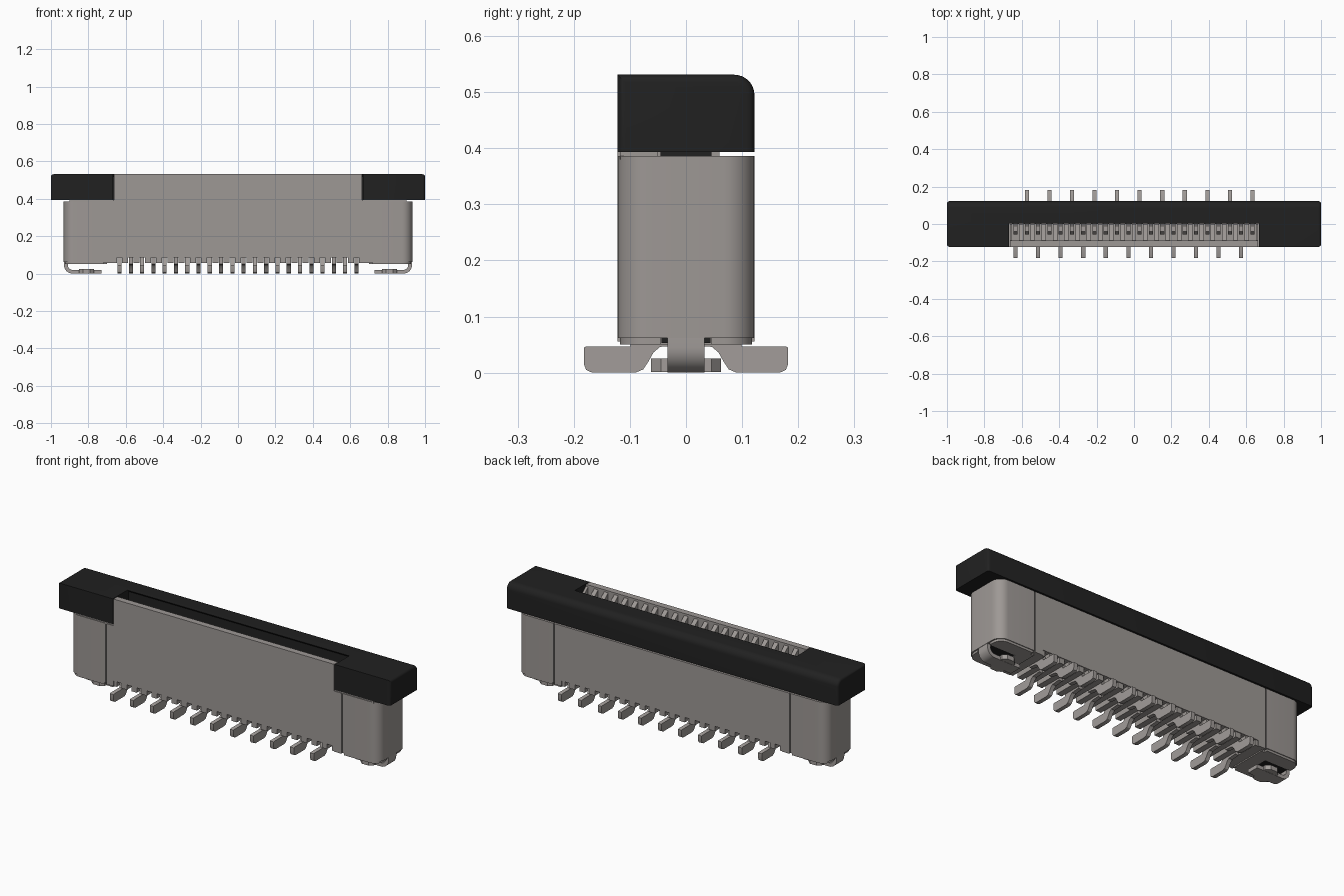
import bpy, bmesh, math

if "Cube" in bpy.data.objects:
    bpy.data.objects.remove(bpy.data.objects["Cube"])


def material(name, rgb):
    m = bpy.data.materials.new(name)
    m.use_nodes = True
    m.diffuse_color = (*rgb, 1)
    m.node_tree.nodes["Principled BSDF"].inputs["Base Color"].default_value = (*rgb, 1)
    return m


GREY = material("warm grey plastic", (0.34, 0.315, 0.30))
METAL = material("warm grey metal", (0.36, 0.335, 0.32))
BLACK = material("black plastic", (0.015, 0.015, 0.015))


def finish(name, bm, mat):
    bmesh.ops.recalc_face_normals(bm, faces=bm.faces)
    me = bpy.data.meshes.new(name)
    bm.to_mesh(me)
    bm.free()
    me.materials.append(mat)
    ob = bpy.data.objects.new(name, me)
    bpy.context.collection.objects.link(ob)
    bpy.ops.object.select_all(action="DESELECT")
    bpy.context.view_layer.objects.active = ob
    ob.select_set(True)
    bpy.ops.object.shade_smooth_by_angle(angle=math.radians(30))
    return ob


def add_prism(bm, pts, axis, lo, hi):
    """Extrude an outline along x (y,z points), y (x,z points) or z (x,y points)."""
    place = {"x": lambda p, t: (t, p[0], p[1]),
             "y": lambda p, t: (p[0], t, p[1]),
             "z": lambda p, t: (p[0], p[1], t)}[axis]
    a = [bm.verts.new(place(p, lo)) for p in pts]
    b = [bm.verts.new(place(p, hi)) for p in pts]
    bm.faces.new(a)
    bm.faces.new(b)
    for i in range(len(pts)):
        j = (i + 1) % len(pts)
        bm.faces.new((a[i], a[j], b[j], b[i]))


def rect(x0, x1, y0, y1, r=(0, 0, 0, 0)):
    """Rectangle with its own radius per corner, counter-clockwise from low-low."""
    pts = []
    corners = [(x0, y0, 1, 1), (x1, y0, -1, 1), (x1, y1, -1, -1), (x0, y1, 1, -1)]
    for k, (x, y, sx, sy) in enumerate(corners):
        if not r[k]:
            pts.append((x, y))
            continue
        for s in range(9):
            t = math.pi * (1 + k / 2) + math.pi / 2 * s / 8
            pts.append((x + r[k] * (sx + math.cos(t)), y + r[k] * (sy + math.sin(t))))
    return pts


def prisms(name, mat, parts):
    bm = bmesh.new()
    for part in parts:
        add_prism(bm, *part)
    return finish(name, bm, mat)


def mirrored(pts):
    return [(-x, y) for x, y in pts]


COUNT, PITCH = 22, 0.0603
pin_x = [(i - (COUNT - 1) / 2) * PITCH for i in range(COUNT)]
rib_x = [(i - COUNT / 2) * PITCH for i in range(COUNT + 1)]
D = 0.122      # half depth of the housing
SLOT = 0.668   # half length of the cable slot

# Central housing: tall front wall, lower back wall and a floor between them
prisms("housing_body", GREY, [
    ("x" and rect(-D, -0.088, 0.085, 0.531), "x", -0.664, 0.664),
    (rect(0.0, D, 0.085, 0.386), "x", -0.664, 0.664),
    (rect(-0.09, 0.002, 0.085, 0.3), "x", -0.664, 0.664),
    (rect(0.0, 0.06, 0.38, 0.394), "x", -0.66, 0.66),
])
for side, s in (("left", 1), ("right", -1)):
    flip = (lambda p: p) if s > 0 else mirrored
    # Body shoulder, recessed seam and rounded end
    prisms(side + "_housing_shoulder", GREY,
           [(flip(rect(0.664, 0.708, -D, D)), "z", 0.056, 0.386)])
    prisms(side + "_housing_seam", GREY,
           [(flip(rect(0.70, 0.72, -0.116, 0.116)), "z", 0.06, 0.384)])
    prisms(side + "_housing_end", GREY,
           [(flip(rect(0.714, 0.932, -D, D, (0, 0.055, 0.055, 0))), "z", 0.062, 0.386)])
    # Raised lip under the end, split around the latch recess
    prisms(side + "_bottom_lip", GREY, [
        (flip(rect(0.72, 0.925, -0.118, -0.045, (0, 0.05, 0, 0))), "z", 0.05, 0.064),
        (flip(rect(0.72, 0.925, 0.045, 0.118, (0, 0, 0.05, 0))), "z", 0.05, 0.064),
        (flip(rect(0.70, 0.77, -0.1, 0.1)), "z", 0.05, 0.064)])
    # Actuator stem passing through the end
    prisms(side + "_actuator_stem", BLACK, [
        (flip(rect(0.73, 0.9, -0.045, 0.045)), "z", 0.38, 0.396),
        (flip(rect(0.77, 0.91, -0.044, 0.044)), "z", 0.053, 0.064)])
    # Riser that carries the front of the cap
    prisms(side + "_cap_rest", GREY,
           [(flip(rect(0.66, 0.9, -0.118, -0.05)), "z", 0.38, 0.394)])
    # Solder anchor: curved strap and wider foot
    outer = [(0.885 + 0.045 * math.cos(t), 0.045 + 0.045 * math.sin(t))
             for t in (-math.pi / 2 * k / 8 for k in range(9))]
    inner = [(0.885 + 0.025 * math.cos(t), 0.045 + 0.025 * math.sin(t))
             for t in (-math.pi / 2 * k / 8 for k in range(8, -1, -1))]
    strap = [(0.93, 0.07)] + outer + [(0.73, 0), (0.73, 0.02)] + inner + [(0.91, 0.07)]
    prisms(side + "_anchor_strap", METAL, [(flip(strap), "y", -0.033, 0.033)])
    foot = [(0.79, -0.062), (0.83, -0.062), (0.85, -0.045), (0.85, 0.045),
            (0.83, 0.062), (0.79, 0.062), (0.77, 0.045), (0.77, -0.045)]
    prisms(side + "_anchor_foot", METAL, [(flip(foot), "z", 0.001, 0.025)])

# Comb ribs inside the slot, sloping down from the front wall
rib = [(-0.09, 0.29), (0.001, 0.29), (0.001, 0.43), (-0.045, 0.485), (-0.09, 0.522)]
prisms("slot_ribs", GREY, [(rib, "x", max(x - 0.012, -0.664), min(x + 0.012, 0.664)) for x in rib_x])

# Spring contacts between the ribs
blade = [(-0.055, 0.29), (0.0, 0.29), (0.0, 0.40), (-0.012, 0.43), (-0.04, 0.43), (-0.055, 0.41)]
prisms("spring_contacts", METAL, [(blade, "x", x - 0.011, x + 0.011) for x in pin_x])

# Bottom ribs separating the pin channels
prisms("bottom_ribs", GREY,
       [(rect(-0.118, 0.118, 0.056, 0.09), "x", max(x - 0.016, -0.664), min(x + 0.016, 0.664))
        for x in rib_x])

# Gull-wing solder pins, alternating front and back
pin = [(-0.182, 0.045), (-0.182, 0.015), (-0.178, 0.005), (-0.167, 0.0), (-0.09, 0.0),
       (-0.076, 0.006), (-0.068, 0.018), (-0.058, 0.036), (-0.046, 0.046),
       (0.0, 0.05), (0.0, 0.09), (-0.085, 0.09), (-0.1, 0.047), (-0.178, 0.047)]
for name, first, flip in (("front_pins", 0, lambda p: p), ("back_pins", 1, mirrored)):
    prisms(name, METAL, [(flip(pin), "x", x - 0.011, x + 0.011) for x in pin_x[first::2]])

# Actuator cap: one U-shaped block with rounded outer edges
bm = bmesh.new()
add_prism(bm, [(-1, -D), (-SLOT, -D), (-SLOT, 0.014), (SLOT, 0.014), (SLOT, -D),
               (1, -D), (1, D), (-1, D)], "z", 0.393, 0.531)


def bevel(rule, width, segments):
    edges = [e for e in bm.edges if rule((e.verts[0].co + e.verts[1].co) / 2, e)]
    bmesh.ops.bevel(bm, geom=edges, offset=width, segments=segments, profile=0.5,
                    affect="EDGES", clamp_overlap=True)


bevel(lambda c, e: c.z > 0.53 and abs(c.y - 0.014) < 0.001, 0.012, 1)
bevel(lambda c, e: c.z > 0.53 and c.y > D - 0.001, 0.036, 8)
bevel(lambda c, e: abs(c.x) > 0.999 and c.z > 0.4 and e.calc_face_angle(0) > 1, 0.014, 4)
finish("actuator_cap", bm, BLACK)
